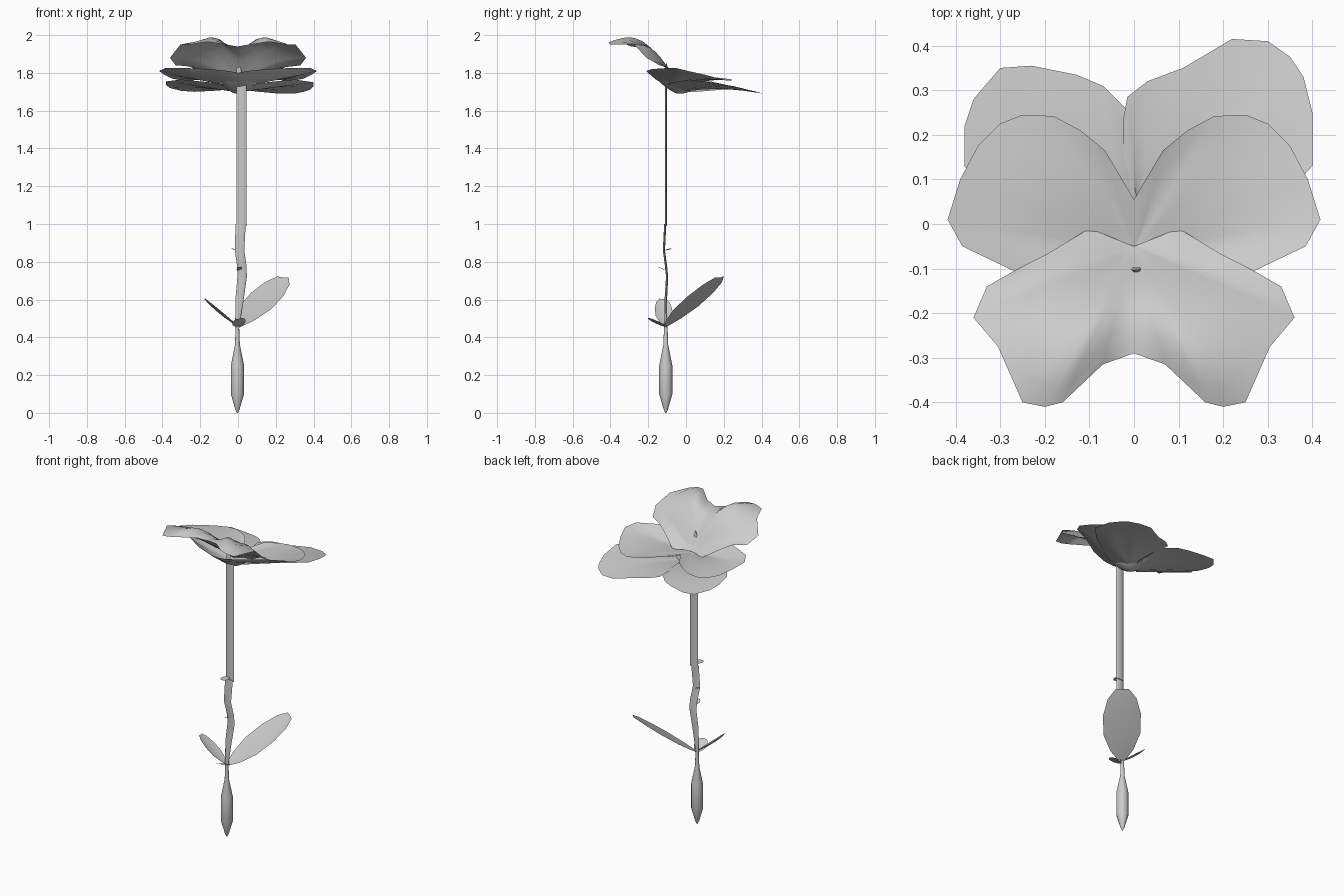
import bpy, math
from mathutils import Vector


def make(name, verts, faces, angle=60):
    me = bpy.data.meshes.new(name)
    me.from_pydata(verts, [], faces)
    ob = bpy.data.objects.new(name, me)
    bpy.context.collection.objects.link(ob)
    bpy.context.view_layer.objects.active = ob
    ob.select_set(True)
    bpy.ops.object.shade_smooth_by_angle(angle=math.radians(angle))
    ob.select_set(False)
    return ob


def tube(name, sections, n=10):
    """Loft of ellipses: x, y, z, x radius, y radius."""
    verts = [(x + rx * math.cos(a), y + ry * math.sin(a), z)
             for x, y, z, rx, ry in sections
             for a in [2 * math.pi * i / n for i in range(n)]]
    faces = [(k * n + i, k * n + (i + 1) % n, (k + 1) * n + (i + 1) % n, (k + 1) * n + i)
             for k in range(len(sections) - 1) for i in range(n)]
    faces += [tuple(reversed(range(n))), tuple(range(len(verts) - n, len(verts)))]
    return make(name, verts, faces)


def petal(name, base, rim, closed=False, rings=6):
    """Fan from a base point to a rim; each rim point is x, y, z, bulge."""
    b, n = Vector(base), len(rim)
    verts = [b]
    for k in range(1, rings + 1):
        t = k / rings
        for x, y, z, bulge in rim:
            p = b.lerp(Vector((x, y, z)), t)
            p.z += bulge * math.sin(math.pi * t)
            verts.append(p)
    faces = []
    for i in range(n if closed else n - 1):
        j = (i + 1) % n
        faces.append((0, 1 + i, 1 + j))
        for k in range(rings - 1):
            a, c = 1 + k * n, 1 + (k + 1) * n
            faces.append((a + i, c + i, c + j, a + j))
    return make(name, verts, faces)


def flip(rim):
    return [(-x, y, z, b) for x, y, z, b in reversed(rim)]


def leaf(name, base, tip, side, cup=0.0):
    b, t, s = Vector(base), Vector(tip), Vector(side)
    up = (t - b).cross(s).normalized()
    if up.z < 0:
        up.negate()
    verts, faces = [], []
    for f, w in ((0, .12), (.15, .6), (.38, .98), (.65, 1), (.87, .76), (1, .35)):
        for e in (-1, 0, 1):
            verts.append(b.lerp(t, f) + s * w * e - up * cup * (1 - abs(e)) * w)
    for k in range(5):
        for i in range(2):
            a = k * 3 + i
            faces.append((a, a + 1, a + 4, a + 3))
    return make(name, verts, faces)


# Bulb-shaped lower shaft
bulb = [(0, .003), (.02, .012), (.1, .035), (.25, .035), (.36, .013), (.46, .009)]
tube("lower_bulb", [(-.003, -.107, z, r, r) for z, r in bulb], 12)

# Wavy flat lower stem and straight upper stem
tube("wavy_stem", [(-.002, -.109, .45, .01, .008), (.002, -.108, .52, .016, .007),
                   (.008, -.107, .6, .022, .007), (.022, -.1, .72, .025, .006),
                   (.02, -.106, .78, .025, .006), (.008, -.117, .86, .025, .006),
                   (.014, -.11, 1.0, .027, .006)])
tube("upper_stem", [(.018, -.106, .99, .027, .006), (.018, -.106, 1.74, .027, .006)])

# Leaves and small bracts
leaf("large_leaf", (0, -.11, .455), (.238, .178, .72), (.086, -.066, -.008), .012)
leaf("side_leaf", (0, -.11, .46), (-.175, -.125, .605), (-.005, .046, 0), .012)
leaf("front_leaf", (.005, -.1, .455), (.005, -.2, .5), (.035, 0, .008), .005)
leaf("top_bract", (.005, -.105, 1.013), (.005, -.165, 1.013), (.024, 0, 0))
leaf("middle_bract", (.0, -.11, .86), (-.033, -.08, .87), (.008, .01, 0))
leaf("low_bract", (.0, -.105, .755), (.012, -.145, .772), (.013, .003, 0))

# Raised two-lobed front petal
half = [(.1, -.01, 1.745, .005), (.2, -.07, 1.805, .005), (.26, -.1, 1.835, .01),
        (.33, -.14, 1.84, .025), (.36, -.21, 1.88, .04), (.305, -.275, 1.95, .065),
        (.25, -.4, 1.95, .11), (.2, -.41, 1.96, .115), (.16, -.4, 1.965, .105),
        (.07, -.315, 1.95, .07)]
petal("raised_petal", (0, -.05, 1.745), half + [(0, -.29, 1.94, .055)] + flip(half), rings=8)

# Side petals
side = [(0, .055, 1.755, 0), (.065, .165, 1.775, 0), (.12, .21, 1.77, 0),
        (.18, .242, 1.765, .01), (.25, .245, 1.76, .015), (.3, .225, 1.76, .015),
        (.35, .175, 1.77, .01), (.39, .1, 1.79, 0), (.418, .01, 1.81, -.01),
        (.385, -.05, 1.825, -.02), (.26, -.11, 1.825, -.02), (.15, -.18, 1.82, -.02),
        (.05, -.21, 1.81, -.02), (0, -.2, 1.8, -.02)]
petal("right_side_petal", (0, -.06, 1.735), side)
petal("left_side_petal", (0, -.06, 1.735), flip(side))

# Low back petals
petal("right_back_petal", (.02, -.02, 1.7), [
    (-.02, .06, 1.71, 0), (-.025, .23, 1.725, .01), (-.015, .285, 1.715, .01),
    (.03, .32, 1.71, .01), (.11, .35, 1.7, .015), (.22, .415, 1.69, .02),
    (.3, .41, 1.69, .02), (.35, .375, 1.7, .02), (.38, .33, 1.71, .02),
    (.4, .25, 1.73, .01), (.4, .13, 1.75, 0), (.3, .02, 1.765, 0), (.1, -.1, 1.745, 0)])
petal("left_back_petal", (-.02, -.02, 1.7), [
    (.02, .06, 1.7, 0), (.0, .24, 1.715, .01), (-.07, .31, 1.71, .01),
    (-.13, .335, 1.705, .015), (-.23, .355, 1.7, .015), (-.3, .35, 1.705, .015),
    (-.36, .28, 1.72, .01), (-.38, .22, 1.735, .01), (-.38, .13, 1.755, 0),
    (-.3, .02, 1.765, 0), (-.1, -.1, 1.745, 0)])

# Shallow cup under the bloom and pistil in its centre
petal("flower_cup", (0, -.05, 1.69), [
    (.09 * math.cos(a), -.06 + .1 * math.sin(a), 1.74 - .03 * math.sin(a), -.008)
    for a in [math.tau * i / 14 for i in range(14)]], True, 3)
tube("pistil", [(.005, -.103, 1.74, .015, .008), (.005, -.103, 1.82, .012, .007),
                (.005, -.103, 1.85, .003, .002)], 8)
